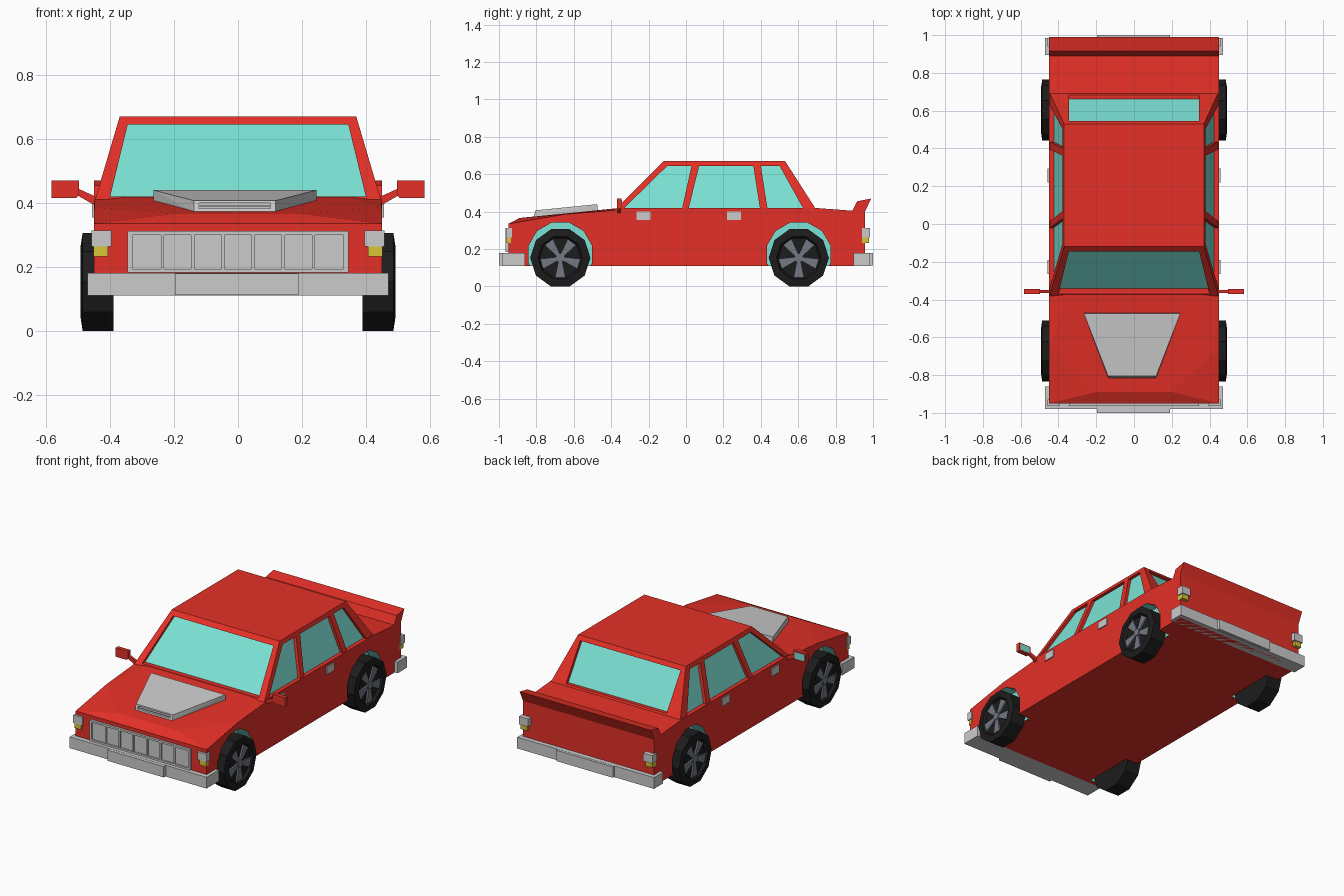
import bpy, bmesh, math
from mathutils import Vector

if "Cube" in bpy.data.objects:
    bpy.data.objects.remove(bpy.data.objects["Cube"])


def material(name, rgb):
    m = bpy.data.materials.new(name)
    m.diffuse_color = (*rgb, 1)
    m.use_nodes = True
    m.node_tree.nodes["Principled BSDF"].inputs["Base Color"].default_value = m.diffuse_color
    return m


RED = material("red_paint", (0.78, 0.03, 0.02))
GLASS = material("glass", (0.2, 0.76, 0.66))
BLACK = material("rubber", (0.012, 0.012, 0.012))
RIM = material("rim", (0.17, 0.19, 0.23))
AMBER = material("amber", (0.7, 0.55, 0.04))


def finish(name, bm, mats=(), index=0):
    bmesh.ops.recalc_face_normals(bm, faces=bm.faces)
    for f in bm.faces:
        f.material_index = index
    me = bpy.data.meshes.new(name)
    bm.to_mesh(me)
    bm.free()
    for m in mats:
        me.materials.append(m)
    ob = bpy.data.objects.new(name, me)
    bpy.context.collection.objects.link(ob)
    return ob


def prism(name, pts, axis, lo, hi, mats=(), index=0):
    """Extrude a 2D outline along x (points are y,z) or y (points are x,z)."""
    bm = bmesh.new()
    put = (lambda t, a, b: (t, a, b)) if axis == "x" else (lambda t, a, b: (a, t, b))
    rings = [[bm.verts.new(put(t, a, b)) for a, b in pts] for t in (lo, hi)]
    n = len(pts)
    for r in rings:
        bm.faces.new(r)
    for i in range(n):
        j = (i + 1) % n
        bm.faces.new((rings[0][i], rings[0][j], rings[1][j], rings[1][i]))
    return finish(name, bm, mats, index)


def box(name, x0, x1, y0, y1, z0, z1, mats=()):
    return prism(name, [(y0, z0), (y1, z0), (y1, z1), (y0, z1)], "x", x0, x1, mats)


def hull(name, half, mats=(), cx=0):
    """Convex solid from half-side points mirrored in x."""
    bm = bmesh.new()
    for x, y, z in half:
        for s in (1, -1):
            bm.verts.new((cx + s * x, y, z))
    bmesh.ops.convex_hull(bm, input=bm.verts)
    bmesh.ops.dissolve_limit(bm, angle_limit=0.01, verts=bm.verts, edges=bm.edges)
    return finish(name, bm, mats)


def cut(ob, cutter):
    mod = ob.modifiers.new("cut", "BOOLEAN")
    mod.operation = "DIFFERENCE"
    mod.solver = "EXACT"
    mod.object = cutter
    bpy.context.view_layer.objects.active = ob
    bpy.ops.object.modifier_apply(modifier=mod.name)
    bpy.data.objects.remove(cutter)


def ngon(cy, cz, r, n, a0=0.0):
    return [(cy + r * math.cos(a0 + 2 * math.pi * i / n),
             cz + r * math.sin(a0 + 2 * math.pi * i / n)) for i in range(n)]


AXLES = {"front": -0.672, "rear": 0.603}

# Lower body with the flicked-up tail
body = prism("body", [(-0.95, 0.11), (-0.95, 0.335), (-0.65, 0.385), (-0.37, 0.408),
                      (-0.34, 0.42), (0.69, 0.42), (0.89, 0.405), (0.915, 0.455),
                      (0.99, 0.47), (0.957, 0.40), (0.957, 0.11)],
             "x", -0.45, 0.45, (RED, GLASS))
# Wheel arches, lined in the glass colour
for cy in AXLES.values():
    for s in (1, -1):
        cut(body, prism("arch_cutter", ngon(cy, 0.172, 0.176, 12, math.pi / 12), "x",
                        *sorted((s * 0.37, s * 0.6)), (RED, GLASS), 1))

# Crowned hood
hull("hood", [(0.449, -0.949, 0.335), (0.449, -0.65, 0.386), (0.449, -0.36, 0.409),
              (0.20, -0.89, 0.366), (0.35, -0.37, 0.418)], (RED,))

# Hood scoop with slot
scoop = hull("hood_scoop", [(0.127, -0.815, 0.37), (0.127, -0.805, 0.407),
                            (0.255, -0.475, 0.44), (0.255, -0.47, 0.40)], (), -0.01)
cut(scoop, box("slot_cutter", -0.122, 0.102, -0.85, -0.79, 0.382, 0.400))
box("scoop_bar", -0.122, 0.102, -0.808, -0.788, 0.388, 0.392)

# Cabin shell, hollowed, with window openings
cabin = hull("cabin", [(0.447, -0.38, 0.41), (0.447, 0.697, 0.41),
                       (0.37, -0.12, 0.67), (0.37, 0.53, 0.67)], (RED,))
inner = [(0.436, -0.38, 0.38), (0.436, 0.695, 0.38), (0.357, -0.112, 0.65), (0.357, 0.52, 0.65)]
cut(cabin, hull("cabin_cutter", inner))
side_windows = [
    [(-0.33, 0.42), (-0.02, 0.42), (0.03, 0.645), (-0.10, 0.645)],
    [(0.015, 0.42), (0.395, 0.42), (0.36, 0.645), (0.07, 0.645)],
    [(0.435, 0.42), (0.625, 0.42), (0.50, 0.645), (0.40, 0.645)]]
for w in side_windows:
    cut(cabin, prism("window_cutter", w, "x", -0.6, 0.6))
cut(cabin, prism("windscreen_cutter", [(-0.40, 0.42), (0.40, 0.42), (0.345, 0.645), (-0.345, 0.645)],
                 "y", -0.6, 0.1))
cut(cabin, prism("rear_window_cutter", [(-0.345, 0.43), (0.345, 0.43), (0.345, 0.645), (-0.345, 0.645)],
                 "y", 0.3, 0.8))
hull("window_glass", inner, (GLASS,))

# Bumpers: wrap-around ends and a thicker centre
box("front_bumper", -0.47, 0.47, -0.98, -0.86, 0.11, 0.18)
box("front_bumper_centre", -0.197, 0.19, -1.0, -0.93, 0.112, 0.179)
box("rear_bumper", -0.47, 0.47, 0.895, 0.985, 0.11, 0.18)
box("rear_bumper_centre", -0.197, 0.19, 0.93, 1.0, 0.112, 0.179)

# Grille with recessed field and upright bars
grille = box("grille", -0.345, 0.345, -0.964, -0.93, 0.183, 0.312)
cut(grille, box("grille_cutter", -0.33, 0.33, -1.0, -0.955, 0.194, 0.300))
for i in range(1, 7):
    x = -0.33 + 0.66 * i / 7
    box("grille_bar", x - 0.005, x + 0.005, -0.963, -0.95, 0.19, 0.305)

for s, side in ((1, "right"), (-1, "left")):
    def sbox(name, x0, x1, *rest):
        return box(side + "_" + name, *sorted((s * x0, s * x1)), *rest)

    # Lamps
    sbox("headlight", 0.395, 0.458, -0.963, -0.93, 0.263, 0.313)
    sbox("front_indicator", 0.407, 0.452, -0.96, -0.935, 0.233, 0.263, (AMBER,))
    sbox("tail_light", 0.395, 0.458, 0.94, 0.985, 0.263, 0.313)
    sbox("rear_indicator", 0.407, 0.452, 0.94, 0.978, 0.233, 0.263, (AMBER,))

    # Door handles
    for y in (-0.265, 0.22):
        sbox("door_handle", 0.44, 0.457, y, y + 0.075, 0.355, 0.402)

    # Mirrors
    prism(side + "_mirror_arm", [(s * 0.435, 0.385), (s * 0.505, 0.425), (s * 0.505, 0.447),
                                 (s * 0.435, 0.415)], "y", -0.365, -0.35, (RED,))
    prism(side + "_mirror", [(s * 0.497, 0.425), (s * 0.507, 0.415), (s * 0.583, 0.415),
                             (s * 0.583, 0.47), (s * 0.497, 0.47)], "y", -0.37, -0.345, (RED,))
    sbox("mirror_glass", 0.507, 0.575, -0.346, -0.343, 0.422, 0.463, (GLASS,))

    # Wheels: ten-sided tyre, dished face, five flared spokes
    for end, cy in AXLES.items():
        cz = 0.153
        bm = bmesh.new()
        rings = []
        for r, x in ((0.161, 0.39), (0.161, 0.486), (0.12, 0.492), (0.11, 0.474)):
            rings.append([bm.verts.new((s * x, y, z)) for y, z in ngon(cy, cz, r, 10)])
        for a, b in zip(rings, rings[1:]):
            for i in range(10):
                j = (i + 1) % 10
                bm.faces.new((a[i], a[j], b[j], b[i]))
        bm.faces.new(rings[0])
        bm.faces.new(rings[-1])
        finish(f"{end}_{side}_tyre", bm, (BLACK,))
        for k in range(5):
            a = -math.pi / 2 + k * 2 * math.pi / 5
            u, v = (math.cos(a), math.sin(a)), (-math.sin(a), math.cos(a))
            pts = [(cy + r * u[0] + w * v[0], cz + r * u[1] + w * v[1])
                   for r, w in ((0.01, -0.009), (0.105, -0.028), (0.105, 0.028), (0.01, 0.009))]
            prism(f"{end}_{side}_spoke", pts, "x", *sorted((s * 0.47, s * 0.484)), (RIM,))
        prism(f"{end}_{side}_hub", ngon(cy, cz, 0.024, 10), "x",
              *sorted((s * 0.47, s * 0.489)), (RIM,))
